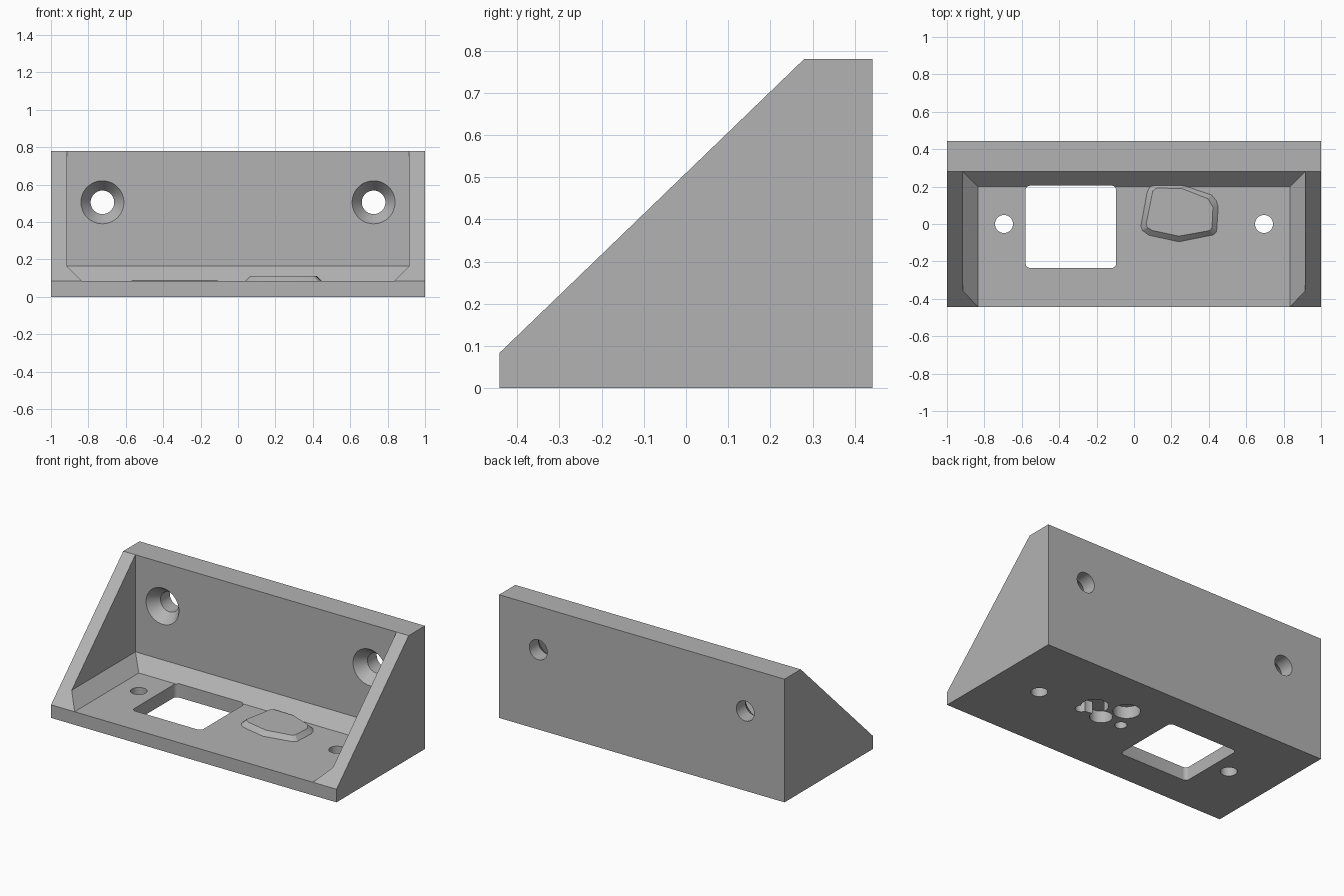
import bpy, bmesh, math

cube = bpy.data.objects.get("Cube")
if cube:
    bpy.data.objects.remove(cube, do_unlink=True)

grey = bpy.data.materials.new("matte grey")
grey.use_nodes = True
colour = (0.45, 0.45, 0.45, 1)
grey.diffuse_color = colour
grey.node_tree.nodes["Principled BSDF"].inputs["Base Color"].default_value = colour

W, D, H = 1.0, 0.4425, 0.78      # half width, half depth, height
FLOOR, WALL = 0.083, 0.28        # floor top, front of the back wall


def hull(name, points):
    """Convex solid around a set of points."""
    bm = bmesh.new()
    for p in points:
        bm.verts.new(p)
    res = bmesh.ops.convex_hull(bm, input=bm.verts)
    bmesh.ops.delete(bm, geom=[v for v in res["geom_interior"] if isinstance(v, bmesh.types.BMVert)])
    bmesh.ops.dissolve_limit(bm, angle_limit=0.005, verts=bm.verts, edges=bm.edges)
    bmesh.ops.recalc_face_normals(bm, faces=bm.faces)
    mesh = bpy.data.meshes.new(name)
    bm.to_mesh(mesh)
    bm.free()
    mesh.materials.append(grey)
    obj = bpy.data.objects.new(name, mesh)
    bpy.context.collection.objects.link(obj)
    return obj


def ring(x, y, r, z, n=48):
    return [(x + r * math.cos(math.tau * i / n), y + r * math.sin(math.tau * i / n), z) for i in range(n)]


def upright(points):
    """Turn a vertical hole so that it runs along y."""
    return [(x, z, y) for x, y, z in points]


def combine(target, tool, operation="DIFFERENCE"):
    mod = target.modifiers.new(tool.name, "BOOLEAN")
    mod.operation, mod.solver, mod.object = operation, "EXACT", tool
    bpy.context.view_layer.objects.active = target
    bpy.ops.object.modifier_apply(modifier=mod.name)
    bpy.data.objects.remove(tool, do_unlink=True)


# Wedge-shaped outer block
profile = [(-D, 0), (D, 0), (D, H), (WALL, H), (-D, FLOOR)]
bracket = hull("bracket", [(x, y, z) for x in (-W, W) for y, z in profile])

# Inner space with chamfers along the floor
levels = [(0.835, 0.2, FLOOR), (0.915, WALL, 0.165), (0.915, WALL, 1)]
combine(bracket, hull("inner_space", [(s * x, y, z) for x, back, z in levels
                                      for s in (-1, 1) for y in (-1, back)]))

# Raised cover with bevelled sides
outer = [(0.037, -0.01), (0.045, -0.035), (0.08, -0.06), (0.24, -0.095), (0.425, -0.058),
         (0.442, -0.04), (0.45, 0.09), (0.44, 0.125), (0.415, 0.155), (0.26, 0.208),
         (0.11, 0.21), (0.085, 0.2), (0.07, 0.17)]
inner = [(0.065, 0.0), (0.072, -0.02), (0.1, -0.035), (0.24, -0.065), (0.405, -0.035),
         (0.417, -0.02), (0.422, 0.09), (0.395, 0.135), (0.255, 0.19), (0.12, 0.192), (0.1, 0.175)]
combine(bracket, hull("cover", [(x, y, 0.06) for x, y in outer] + [(x, y, FLOOR) for x, y in outer]
                      + [(x, y, 0.11) for x, y in inner]), "UNION")

# Rounded rectangular window
corners = [(x, y) for x in (-0.555, -0.12) for y in (-0.21, 0.18)]
combine(bracket, hull("window", [p for x, y in corners for z in (-0.1, 0.3)
                                 for p in ring(x, y, 0.025, z, 24)]))

for s in (-1, 1):
    # Floor screw holes
    combine(bracket, hull("floor_hole", ring(s * 0.695, 0, 0.048, -0.1) + ring(s * 0.695, 0, 0.048, 0.12)))
    # Countersunk wall screw holes
    x, z = s * 0.725, 0.505
    combine(bracket, hull("wall_hole", upright(ring(x, z, 0.063, 0.2) + ring(x, z, 0.063, 0.6))))
    combine(bracket, hull("countersink", upright(ring(x, z, 0.115, 0.2) + ring(x, z, 0.115, WALL)
                                                 + ring(x, z, 0.063, WALL + 0.07))))

# Blind pockets in the underside
pockets = [(0.25, 0.01, 0.065), (0.105, 0.01, 0.035), (0.395, 0.01, 0.035),
           (0.18, 0.15, 0.078), (0.355, 0.08, 0.078)]
for x, y, r in pockets:
    combine(bracket, hull("pocket", ring(x, y, r, -0.1) + ring(x, y, r, 0.075)))

# Smooth holes, sharp edges
bpy.ops.object.select_all(action="DESELECT")
bracket.select_set(True)
bpy.context.view_layer.objects.active = bracket
bpy.ops.object.shade_smooth_by_angle(angle=math.radians(20))
